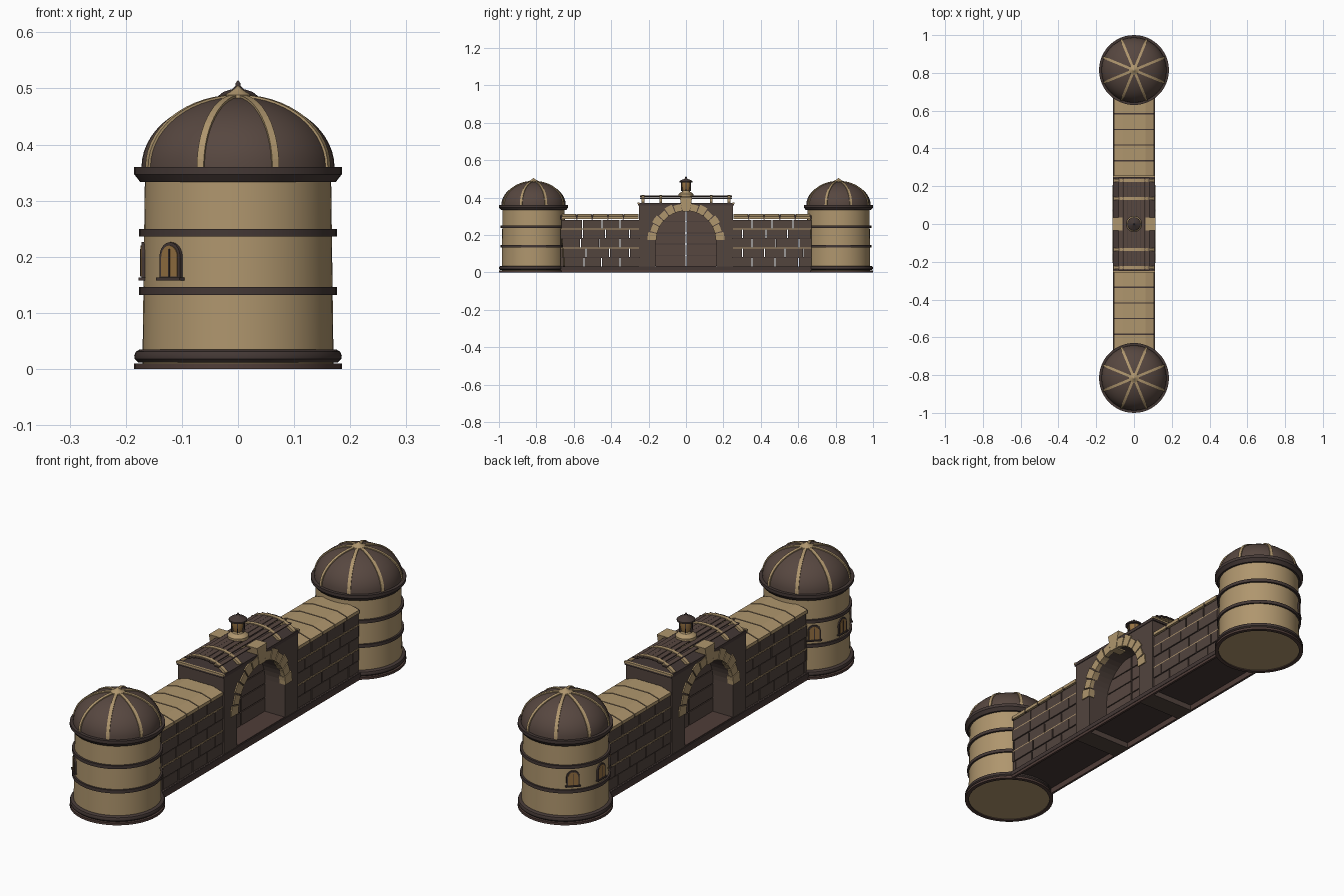
import bpy, bmesh, math, random
from mathutils import Matrix

if "Cube" in bpy.data.objects:
    bpy.data.objects.remove(bpy.data.objects["Cube"])
random.seed(4)


def material(name, r, g, b):
    m = bpy.data.materials.new(name)
    m.use_nodes = True
    m.diffuse_color = (r, g, b, 1)
    m.node_tree.nodes["Principled BSDF"].inputs["Base Color"].default_value = (r, g, b, 1)
    return m


TAN = material("sandstone", .43, .305, .155)
ROOF = material("roof brown", .095, .063, .051)
DARK = material("dark trim", .058, .040, .036)
BRICK = material("brick brown", .085, .058, .048)
RED = material("reddish stone", .080, .047, .040)
AMBER = material("amber pane", .31, .17, .055)


def finish(name, bm, mat, smooth=False, matrix=None):
    bmesh.ops.recalc_face_normals(bm, faces=bm.faces)
    if matrix:
        bm.transform(matrix)
    me = bpy.data.meshes.new(name)
    bm.to_mesh(me)
    bm.free()
    me.materials.append(mat)
    ob = bpy.data.objects.new(name, me)
    bpy.context.collection.objects.link(ob)
    if smooth:
        bpy.ops.object.select_all(action='DESELECT')
        ob.select_set(True)
        bpy.context.view_layer.objects.active = ob
        bpy.ops.object.shade_smooth_by_angle(angle=math.radians(35))


def add_prism(bm, pts, a, b, axis="x"):
    # Extrude a closed profile of (side, z) points from a to b along an axis
    rings = [[bm.verts.new((t, p, z) if axis == "x" else (p, t, z)) for p, z in pts]
             for t in (a, b)]
    bm.faces.new(rings[0])
    bm.faces.new(rings[1])
    n = len(pts)
    for i in range(n):
        j = (i + 1) % n
        bm.faces.new((rings[0][i], rings[0][j], rings[1][j], rings[1][i]))


def add_box(bm, x0, x1, y0, y1, z0, z1):
    add_prism(bm, [(y0, z0), (y1, z0), (y1, z1), (y0, z1)], x0, x1)


def prism(name, pts, a, b, mat, axis="x", matrix=None):
    bm = bmesh.new()
    add_prism(bm, pts, a, b, axis)
    finish(name, bm, mat, False, matrix)


def box(name, x0, x1, y0, y1, z0, z1, mat, matrix=None):
    bm = bmesh.new()
    add_box(bm, x0, x1, y0, y1, z0, z1)
    finish(name, bm, mat, False, matrix)


def lathe(name, profile, y, mat, segs=48, closed=False):
    bm = bmesh.new()
    vs = [bm.verts.new((r, 0, z)) for r, z in profile]
    loop = vs + vs[:1] if closed else vs
    edges = [bm.edges.new(e) for e in zip(loop, loop[1:])]
    bmesh.ops.spin(bm, geom=vs + edges, axis=(0, 0, 1), cent=(0, 0, 0),
                   angle=math.tau, steps=segs)
    bmesh.ops.remove_doubles(bm, verts=bm.verts, dist=1e-5)
    finish(name, bm, mat, True, Matrix.Translation((0, y, 0)))


def arc(r, a0, a1, n, cz=0, rz=None):
    rz = r if rz is None else rz
    angles = [math.radians(a0 + (a1 - a0) * i / n) for i in range(n + 1)]
    return [(r * math.cos(a), cz + rz * math.sin(a)) for a in angles]


# Round towers
RIM, DOME_R, DOME_H, TOWER_Y = .36, .172, .125, .815
window_shape = lambda w, z0, zc: [(-w, z0), (w, z0)] + arc(w, 0, 180, 10, zc)
for side, sy in (("front", -1), ("back", 1)):
    y = sy * TOWER_Y
    lathe(side + "_tower_body", [(0, .004), (.17, .004), (.17, .035), (.166, .34), (0, .34)], y, TAN)
    lathe(side + "_tower_foot", [(.169, 0), (.185, 0), (.185, .010), (.169, .010)], y, RED, closed=True)
    lathe(side + "_tower_base", [(.168, .012), (.178, .012), (.184, .018), (.185, .024),
                                 (.182, .031), (.175, .035), (.168, .035)], y, DARK, closed=True)
    for z in (.139, .243):
        lathe(side + "_tower_band", [(.16, z - .007), (.176, z - .007), (.176, z + .007),
                                     (.16, z + .007)], y, DARK, closed=True)
    lathe(side + "_tower_rim", [(.16, .333), (.174, .333), (.185, .347), (.185, RIM),
                                (.16, RIM)], y, DARK, closed=True)
    lathe(side + "_dome", arc(DOME_R, 0, 90, 14, RIM, DOME_H), y, ROOF)
    lathe(side + "_finial", [(.027, .482), (.026, .488), (.014, .494), (.006, .500), (0, .506)], y, TAN, 16)
    # Dome ribs
    rib = arc(DOME_R + .004, 0, 88, 14, RIM, DOME_H + .004)
    rib += reversed(arc(DOME_R - .005, 0, 88, 14, RIM, DOME_H - .005))
    for k in range(8):
        prism(side + "_dome_rib", rib, -.0065, .0065, TAN, "y",
              Matrix.Translation((0, y, 0)) @ Matrix.Rotation(math.radians(22.5 + 45 * k), 4, 'Z'))
    # Arched windows
    for deg in (135, 180, 225):
        m = Matrix.Translation((0, y, 0)) @ Matrix.Rotation(math.radians(deg), 4, 'Z')
        prism(side + "_window_frame", window_shape(.026, .163, .200), .155, .172, DARK, "x", m)
        prism(side + "_window_pane", window_shape(.020, .165, .200), .171, .1735, AMBER, "x", m)
        box(side + "_window_mullion", .172, .175, -.0015, .0015, .165, .214, DARK, m)
        box(side + "_window_sill", .155, .177, -.030, .030, .158, .163, DARK, m)

# Hollow plinth: side rails under a thin floor slab
box("plinth_slab", -.108, .108, -.67, .67, .024, .03, DARK)
for s in (-1, 1):
    box("plinth_rail", s * .100, s * .110, -.67, .67, 0, .028, RED)
    box("plinth_moulding", s * .109, s * .112, -.67, .67, .012, .03, DARK)

# Brick walls with stone coping
GATE, WALL_END, ROWS, ROW_H = .25, .67, 5, .0508
for side, sy in (("front", -1), ("back", 1)):
    bm = bmesh.new()
    for row in range(ROWS):
        z = .03 + row * ROW_H
        depth = .104 if row % 2 else .101
        a = GATE
        length = .05 if row % 2 else .10
        while a < WALL_END:
            b = min(WALL_END, a + length)
            add_box(bm, -depth, depth, *sorted((sy * a, sy * b)), z, z + ROW_H - .004)
            a = b + .005
            length = random.uniform(.085, .125)
    finish(side + "_wall_bricks", bm, BRICK)
    # Bed joints, two of them in pale stone
    for row in range(1, ROWS):
        z = .03 + row * ROW_H - .002
        pale = row % 2 == 0
        reach = .103 if pale else .098
        box(side + "_wall_bed_joint", -reach, reach, *sorted((sy * GATE, sy * WALL_END)),
            z - .003, z + .003, TAN if pale else DARK)
    cap = [(-.107, .284), (.107, .284), (.107, .298), (.06, .312), (-.06, .312), (-.107, .298)]
    bm, joints = bmesh.new(), bmesh.new()
    for k in range(5):
        a = GATE + .005 + k * .083
        add_prism(bm, cap, sy * a, sy * (a + .077), "y")
        add_prism(joints, [(p * .98, z - .002) for p, z in cap], sy * (a + .076), sy * (a + .084), "y")
    finish(side + "_wall_coping", bm, TAN)
    finish(side + "_coping_joints", joints, DARK)

# Gatehouse with arched passage
SPRING, ARCH = .17, .162
outline = [(-.25, 0), (-.25, .36), (.25, .36), (.25, 0), (ARCH, 0)]
outline += arc(ARCH, 0, 180, 24, SPRING) + [(-ARCH, 0)]
prism("gatehouse", outline, -.108, .108, BRICK)
box("passage_floor", -.107, .107, -.161, .161, .029, .033, RED)
box("gate_cornice", -.111, .111, -.256, .256, .358, .372, DARK)
for s in (-1, 1):
    box("cornice_end", -.112, .112, s * .248, s * .258, .366, .374, TAN)

# Arch stones on both faces, alternately long and short, and keystones
STONES = 13
for s in (-1, 1):
    bm = bmesh.new()
    for k in range(STONES):
        a0, a1 = 180 * k / STONES + .8, 180 * (k + 1) / STONES - .8
        long_stone = k % 2 == 0
        stone = arc(.206 if long_stone else .197, a0, a1, 2, SPRING)
        stone += arc(ARCH - .003, a1, a0, 2, SPRING)
        add_prism(bm, stone, s * (.085 if long_stone else .095), s * .113)
    finish("arch_stones", bm, TAN)
    prism("keystone", [(-.018, .325), (.018, .325), (.034, .402), (-.034, .402)],
          s * .062, s * .114, TAN)

# Double doors of horizontal boards
for s in (-1, 1):
    bm, back = bmesh.new(), bmesh.new()
    for k in range(5):
        z0, z1 = .033 + k * .06, min(.033 + (k + 1) * .06 - .004, .328)
        pts = [(s * .004, z0)]
        for i in range(7):
            z = z0 + (z1 - z0) * i / 6
            pts.append((s * math.sqrt(max(ARCH ** 2 - max(z - SPRING, 0) ** 2, .0001)), z))
        pts.append((s * .004, z1))
        add_prism(bm, pts, -.014, .014)
    finish("door_boards", bm, ROOF)
    half = [(s * .004, .033), (s * ARCH, .033)]
    half += [(s * p, z) for p, z in arc(ARCH, 0, 88, 12, SPRING)]
    add_prism(back, half, -.010, .010)
    finish("door_core", back, DARK)

# Shallow barrel roof: thin planks carried on curved stone ribs, open at the eaves
SPAN, RISE, EAVE, PLANKS, PITCH = .108, .038, .372, 7, .0235


def roof_z(x):
    return EAVE + RISE * (1 - abs(x / SPAN) ** 2.4)


bm, seams = bmesh.new(), bmesh.new()
for k in range(PLANKS):
    mid = (k - (PLANKS - 1) / 2) * PITCH
    z = roof_z(mid)
    add_box(bm, mid - .0108, mid + .0108, -.247, .247, z - .004, z)
    if k < PLANKS - 1:
        low = min(z, roof_z(mid + PITCH))
        add_box(seams, mid + .010, mid + .0135, -.245, .245, low - .005, low - .002)
finish("roof_planks", bm, ROOF)
finish("roof_seams", seams, DARK)
xs = [SPAN * math.sin(math.radians(a)) for a in range(-90, 91, 10)]
for y in (-.23, -.135, .135, .23):
    rib = [(x, roof_z(x) + .003) for x in xs]
    rib += [(x * .95, roof_z(x) - .008) for x in reversed(xs)]
    prism("roof_rib", rib, y - .008, y + .008, TAN, "y")

# Lantern on the roof
lathe("lantern_pedestal", [(0, .372), (.03, .372), (.03, .402), (.041, .406), (.041, .418),
                           (.034, .424), (.022, .430), (.018, .438), (0, .438)], 0, TAN, 24)
lathe("lantern_glass", [(0, .437), (.020, .437), (.027, .465), (.026, .480), (0, .480)], 0, AMBER, 12)
for k in range(6):
    box("lantern_bar", .020, .029, -.002, .002, .436, .482, DARK,
        Matrix.Rotation(math.radians(60 * k), 4, 'Z'))
lathe("lantern_cap", [(0, .480), (.036, .480), (.036, .486), (.026, .494), (.010, .499),
                      (.005, .504), (.004, .510), (0, .515)], 0, DARK, 24)
